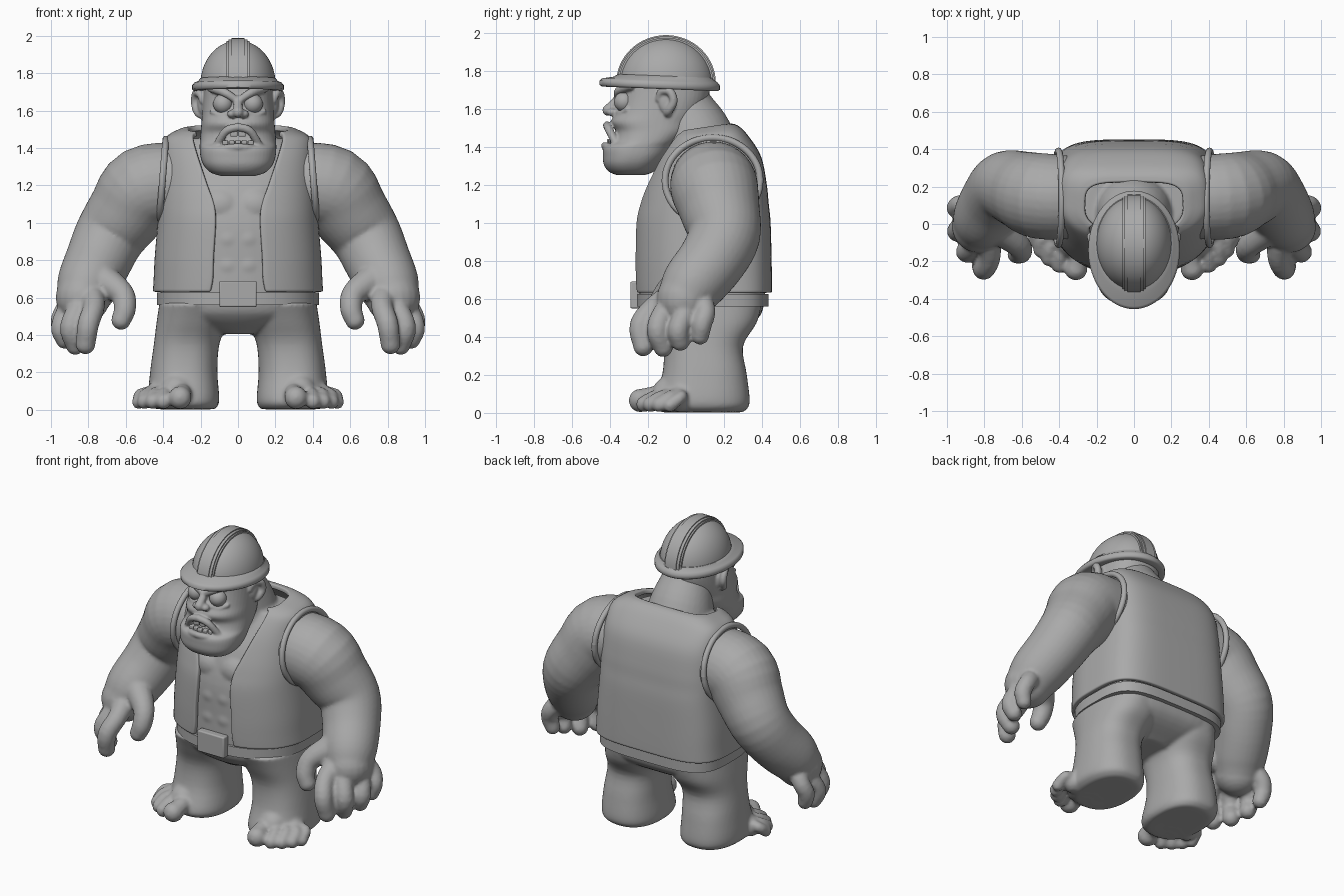
import bpy, bmesh
from math import sin, cos, pi, asin, copysign, radians
from mathutils import Vector, Matrix

if "Cube" in bpy.data.objects:
    bpy.data.objects.remove(bpy.data.objects["Cube"])

clay = bpy.data.materials.new("grey_clay")
clay.use_nodes = True
GREY = (0.4, 0.4, 0.4, 1)
clay.diffuse_color = GREY
clay.node_tree.nodes["Principled BSDF"].inputs["Base Color"].default_value = GREY


def finish(name, bm, sharp=40, voxel=0, smooth=4, bevel=0):
    """Turn a bmesh into an object; voxel fuses its parts into one skin."""
    bmesh.ops.recalc_face_normals(bm, faces=bm.faces)
    me = bpy.data.meshes.new(name)
    bm.to_mesh(me)
    bm.free()
    me.materials.append(clay)
    me.shade_smooth()
    me.set_sharp_from_angle(angle=radians(sharp))
    ob = bpy.data.objects.new(name, me)
    bpy.context.collection.objects.link(ob)
    if voxel:
        m = ob.modifiers.new("fuse", "REMESH")
        m.mode, m.voxel_size, m.use_smooth_shade = "VOXEL", voxel, True
        s = ob.modifiers.new("soften", "SMOOTH")
        s.factor, s.iterations = 0.5, smooth
    if bevel:
        b = ob.modifiers.new("round", "BEVEL")
        b.width, b.segments = bevel, 3
    return ob


def power(v, n):
    return copysign(abs(v) ** (2 / n), v)


def outline(ring, t, front, back):
    """Point on a ring (z, half width, front y, back y, slope, centre x); t = 0 faces front."""
    z, rx, y0, y1, slope, cx = ring
    n = front if cos(t) > 0 else back
    y = -(y1 - y0) / 2 * power(cos(t), n)
    return Vector((cx + rx * power(sin(t), n), (y0 + y1) / 2 + y, z + slope * y))


def skin_rings(bm, rows, closed=True):
    rows = [[bm.verts.new(p) for p in r] for r in rows]
    n = len(rows[0])
    for a, b in zip(rows, rows[1:]):
        for i in range(n if closed else n - 1):
            j = (i + 1) % n
            bm.faces.new((a[i], a[j], b[j], b[i]))
    if closed:
        bm.faces.new(rows[0])
        bm.faces.new(rows[-1])


def spline(keys, steps=4):
    """Smooth interpolation through tuples of any length."""
    k = [Vector(v) for v in keys]
    k = [2 * k[0] - k[1]] + k + [2 * k[-1] - k[-2]]
    out = []
    for a, b, c, d in zip(k, k[1:], k[2:], k[3:]):
        for i in range(steps):
            t = i / steps
            out.append(0.5 * (2 * b + (c - a) * t + (2 * a - 5 * b + 4 * c - d) * t * t
                              + (3 * b - a - 3 * c + d) * t ** 3))
    return out + [k[-2]]


def loft(bm, rings, front=2.4, back=2.4, steps=4, sides=48):
    rings = [(*r, 0, 0)[:6] for r in rings]
    skin_rings(bm, [[outline(r, 2 * pi * i / sides, front, back) for i in range(sides)]
                    for r in spline(rings, steps)])


def ball(bm, pos, size, low=-pi / 2 + .02, sides=20, rows=12):
    """Ellipsoid from latitude low up to the pole."""
    lats = [low + (pi / 2 - .02 - low) * i / rows for i in range(rows + 1)]
    turns = [2 * pi * j / sides for j in range(sides)]
    skin_rings(bm, [[(pos[0] + size[0] * cos(e) * cos(a), pos[1] + size[1] * cos(e) * sin(a),
                      pos[2] + size[2] * sin(e)) for a in turns] for e in lats])


def tube(bm, keys, side=1, sides=14):
    """Round limb through (x, y, z, radius) points with ball ends."""
    pts = [(Vector((p[0] * side, p[1], p[2])), p[3]) for p in spline(keys)]
    rows, u = [], Vector((.31, .57, .76))
    for i, (p, r) in enumerate(pts):
        d = (pts[min(i + 1, len(pts) - 1)][0] - pts[max(i - 1, 0)][0]).normalized()
        u = (u - d * u.dot(d)).normalized()
        v = d.cross(u)
        rows.append([p + r * (u * cos(a) + v * sin(a))
                     for a in (2 * pi * j / sides for j in range(sides))])
    skin_rings(bm, rows)
    for p, r in (pts[0], pts[-1]):
        ball(bm, p, (r, r, r))


def box(bm, pos, size):
    bmesh.ops.create_cube(bm, size=1, matrix=Matrix.Translation(pos) @ Matrix.Diagonal((*size, 1)))


# Body: torso, neck, arms, hands, legs and feet fused into one skin
body = bmesh.new()
loft(body, [(.405, .1, -.08, .22), (.48, .34, -.19, .36), (.57, .41, -.24, .41), (.8, .41, -.245, .42),
            (1, .4, -.24, .41), (1.2, .385, -.19, .39), (1.34, .36, -.12, .34), (1.45, .27, -.06, .25)],
     front=2.3, back=3.6)
tube(body, [(0, .07, 1.32, .225), (0, .045, 1.46, .2), (0, -.015, 1.6, .16)], sides=32)
fingers = [[(.77, -.16, .56, .06), (.8, -.24, .46, .058), (.815, -.225, .35, .053)],
           [(.85, -.1, .55, .06), (.895, -.15, .44, .058), (.87, -.12, .345, .052)],
           [(.905, 0, .54, .058), (.945, -.04, .44, .056), (.925, -.03, .375, .05)],
           [(.915, .1, .55, .055), (.95, .085, .47, .053), (.935, .075, .405, .047)]]
toes = [(.31, -.24, .062), (.4, -.22, .043), (.455, -.185, .042), (.5, -.14, .04), (.53, -.085, .037)]
for s in (1, -1):
    tube(body, [(.32, .14, 1.21, .222), (.5, .15, 1.18, .23), (.595, .18, 1.06, .21), (.685, .2, .93, .19),
                (.745, .135, .8, .178), (.8, .04, .68, .167), (.83, -.01, .6, .145)], s, 32)
    for f in fingers:
        tube(body, [(.8, .01, .66, .08)] + f, s)
    tube(body, [(.73, -.02, .7, .09), (.62, -.11, .62, .066), (.605, -.15, .54, .06), (.625, -.16, .48, .053)], s)
    loft(body, [(.003, .16, -.13, .3, 0, .28 * s), (.05, .19, -.17, .335, 0, .29 * s),
                (.2, .18, -.125, .32, 0, .29 * s), (.35, .175, -.12, .3, 0, .275 * s),
                (.47, .19, -.17, .37, 0, .245 * s), (.57, .2, -.22, .4, 0, .22 * s)])
    tube(body, [(.27, .0, .14, .13), (.33, -.09, .1, .09)], s, 24)
    tube(body, [(.33, .02, .12, .11), (.45, -.04, .07, .065)], s, 24)
    for x, y, r in toes:
        tube(body, [(.3 + (x - .3) * .6, y * .4, .09, r), (x - .01, y + .06, .085, r * .85), (x, y, r + .003, r)], s)
    # chest and belly muscles
    ball(body, (.09 * s, -.11, 1.09), (.14, .125, .12), sides=32, rows=20)
    for z in (.91, .77):
        ball(body, (.052 * s, -.15, z), (.1, .101, .09), sides=32, rows=20)
finish("body", body, voxel=.012)

# Head: skull, jaw, lips, nose, brows and ears
head = bmesh.new()
loft(head, [(1.25, .09, -.36, -.22), (1.268, .145, -.405, -.17), (1.305, .182, -.432, -.13),
            (1.35, .2, -.437, -.09), (1.4, .205, -.432, -.05), (1.43, .204, -.385, -.02), (1.48, .2, -.37, .03),
            (1.53, .196, -.395, .06), (1.58, .192, -.37, .09), (1.66, .187, -.345, .12), (1.78, .18, -.32, .13)])
for s in (1, -1):
    tube(head, [(0, -.415, 1.512, .022), (.065, -.405, 1.49, .022), (.122, -.36, 1.4, .02)], s)
    tube(head, [(0, -.427, 1.405, .02), (.06, -.41, 1.4, .02), (.122, -.36, 1.385, .02)], s)
    tube(head, [(.015, -.36, 1.66, .02), (.07, -.352, 1.695, .023), (.145, -.29, 1.72, .022)], s)
    tube(head, [(.03, -.36, 1.595, .013), (.09, -.345, 1.572, .013), (.14, -.31, 1.595, .013)], s)
    ball(head, (.032 * s, -.39, 1.582), (.026, .028, .022))
    tube(head, [(.185, -.1, 1.57, .02), (.215, -.09, 1.59, .022), (.23, -.065, 1.64, .022),
                (.225, -.085, 1.69, .022), (.205, -.13, 1.69, .02), (.19, -.145, 1.65, .016)], s)
    ball(head, (.195 * s, -.1, 1.635), (.022, .045, .065))
tube(head, [(0, -.35, 1.66, .022), (0, -.385, 1.62, .025), (0, -.41, 1.592, .03)])
finish("head", head, voxel=.007, smooth=3)

for s, side in ((1, "left"), (-1, "right")):
    eye = bmesh.new()
    ball(eye, (.08 * s, -.325, 1.636), (.053, .053, .053), sides=32, rows=20)
    finish(side + "_eye", eye)

teeth = bmesh.new()
for x in (-.022, .022):
    box(teeth, (x, -.4, 1.48), (.038, .03, .04))
for i in range(-2, 3):
    box(teeth, (i * .034, -.4 + abs(i) * .008, 1.425), (.03, .03, .03))
finish("teeth", teeth, bevel=.006)

# Vest: open-fronted shell; the last column is the half width of the opening
vest = bmesh.new()
vest_rings = [(.632, .455, -.272, .452, 0, .15), (.7, .451, -.275, .452, 0, .137), (.82, .445, -.276, .45, 0, .133),
              (1, .43, -.27, .445, 0, .122), (1.1, .425, -.25, .435, 0, .13), (1.2, .418, -.22, .425, 0, .165),
              (1.34, .408, -.165, .395, .03, .21), (1.448, .39, -.1, .325, .06, .24),
              (1.492, .315, -.075, .27, .12, .24), (1.502, .265, -.06, .225, .15, .22)]
rows = []
for r in spline(vest_rings):
    start = asin((r[5] / r[1]) ** 1.15)
    rows.append([outline((*r[:5], 0), start + (2 * pi - 2 * start) * i / 80, 2.3, 4) for i in range(81)])
skin_rings(vest, rows, closed=False)
vest_object = finish("vest", vest, sharp=60)
cloth = vest_object.modifiers.new("thickness", "SOLIDIFY")
cloth.thickness, cloth.offset = .03, -1
hem = vest_object.modifiers.new("hem", "BEVEL")
hem.width, hem.segments, hem.angle_limit = .008, 2, radians(50)

for s, side in ((1, "left"), (-1, "right")):
    trim = bmesh.new()
    turns = [2 * pi * i / 24 for i in range(25)]
    tube(trim, [(.404 - .018 * sin(a), .14 + .25 * cos(a), 1.222 + .225 * sin(a), .018) for a in turns], s)
    finish(side + "_armhole_trim", trim)

# Belt and buckle
belt = bmesh.new()
loft(belt, [(.56, .42, -.25, .42), (.56, .432, -.262, .435), (.626, .432, -.262, .435), (.626, .42, -.25, .42)],
     front=2.3, back=4, steps=1)
finish("belt", belt)
buckle = bmesh.new()
box(buckle, (0, -.268, .62), (.2, .05, .14))
finish("buckle", buckle, bevel=.008)

# Hard hat: dome, centre ridge and brim
dome = bmesh.new()
ball(dome, (0, -.105, 1.735), (.202, .25, .24), low=0, sides=64, rows=20)
finish("hat_dome", dome)
ridge = bmesh.new()
for width, grow in ((.062, -.002), (.052, .006), (.034, .012)):
    m = Matrix.Translation((0, -.105, 1.735)) @ Matrix.Diagonal((1, .25 + grow, .24 + grow, 1))
    bmesh.ops.create_cone(ridge, cap_ends=True, segments=64, radius1=1, radius2=1, depth=width * 2,
                          matrix=m @ Matrix.Rotation(pi / 2, 4, "Y"))
bmesh.ops.bisect_plane(ridge, geom=ridge.verts[:] + ridge.edges[:] + ridge.faces[:], plane_co=(0, 0, 1.735),
                       plane_no=(0, 0, -1), clear_outer=True)
finish("hat_ridge", ridge)
brim = bmesh.new()
loft(brim, [(1.708, .2, -.38, .12, -.04), (1.704, .235, -.44, .168, -.04), (1.712, .245, -.455, .178, -.04),
            (1.735, .245, -.455, .178, -.04), (1.748, .235, -.44, .168, -.04), (1.758, .212, -.38, .155, -.04),
            (1.772, .203, -.358, .148, -.04)], front=2, back=2, steps=1, sides=64)
finish("hat_brim", brim, sharp=60)
